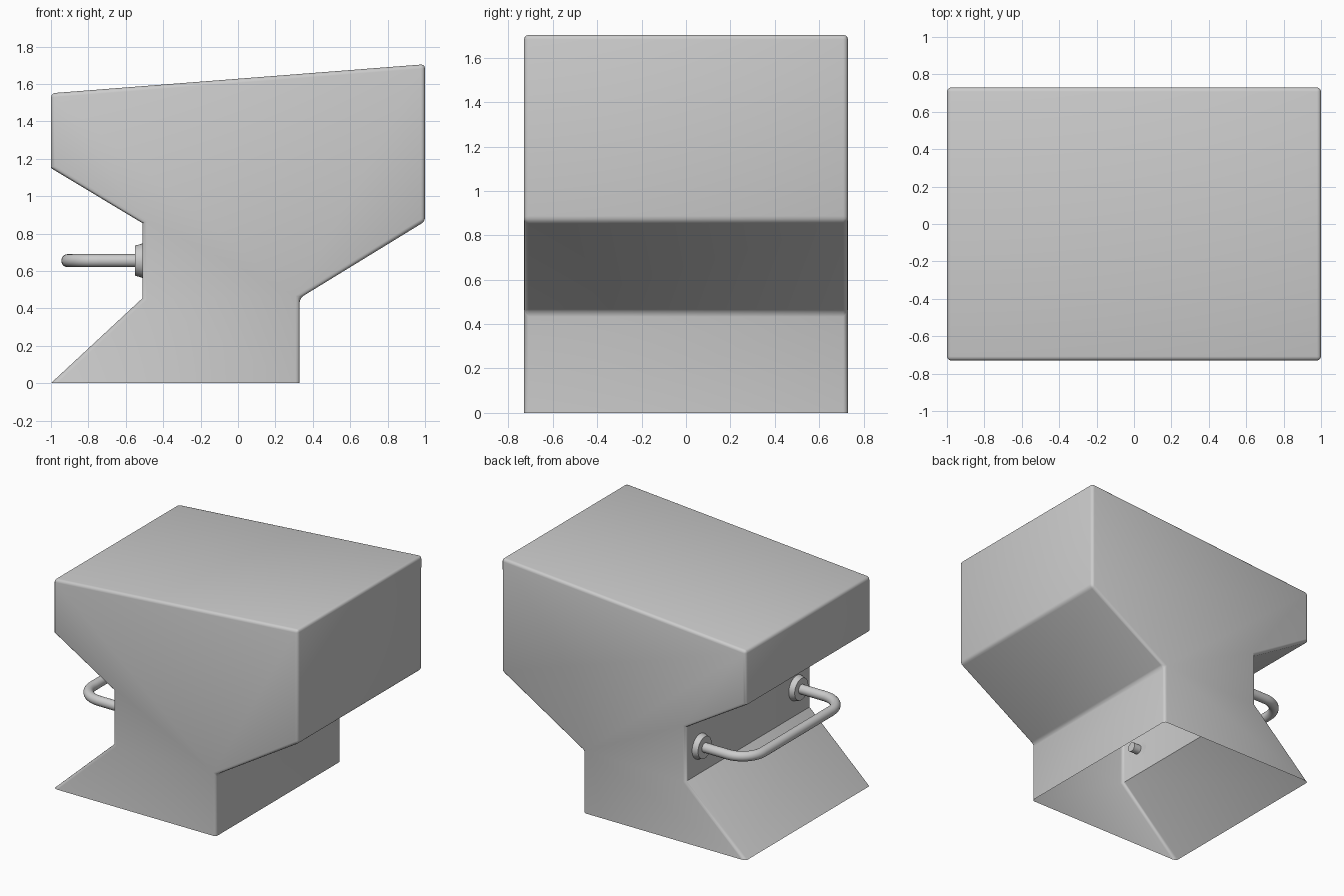
import bpy
import bmesh
import math
from mathutils import Vector

if "Cube" in bpy.data.objects:
    bpy.data.objects.remove(bpy.data.objects["Cube"], do_unlink=True)

HALF_DEPTH = 0.73
WALL_X = -0.51
HANDLE_Z = 0.655
HANDLE_Y = 0.565

grey = bpy.data.materials.new("plain grey")
grey.use_nodes = True
colour = (0.6, 0.6, 0.6, 1)
grey.diffuse_color = colour
grey.node_tree.nodes["Principled BSDF"].inputs["Base Color"].default_value = colour


def finish(name, bm):
    """Turn a bmesh into a smooth-shaded object with sharp creases kept."""
    mesh = bpy.data.meshes.new(name)
    bm.to_mesh(mesh)
    bm.free()
    mesh.materials.append(grey)
    obj = bpy.data.objects.new(name, mesh)
    bpy.context.collection.objects.link(obj)
    bpy.ops.object.select_all(action='DESELECT')
    obj.select_set(True)
    bpy.context.view_layer.objects.active = obj
    bpy.ops.object.shade_smooth_by_angle(angle=math.radians(40))
    return obj


# Body: side profile (x, z, rounded corner) extruded in depth, open underneath
profile = [
    (-1, 0, False), (0.33, 0, False), (0.33, 0.455, True), (1, 0.865, True),
    (1, 1.705, True), (-1, 1.55, True), (-1, 1.15, False),
    (WALL_X, 0.855, False), (WALL_X, 0.455, False),
]
bm = bmesh.new()
front = [bm.verts.new((x, -HALF_DEPTH, z)) for x, z, r in profile]
back = [bm.verts.new((x, HALF_DEPTH, z)) for x, z, r in profile]
bm.faces.new(front)
bm.faces.new(back[::-1])
count = len(profile)
for i in range(1, count):
    j = (i + 1) % count
    bm.faces.new((front[i], back[i], back[j], front[j]))
bmesh.ops.recalc_face_normals(bm, faces=bm.faces)
sharp = {frozenset((front[i], back[i])) for i in range(count) if not profile[i][2]}
rounded = [e for e in bm.edges
           if not e.is_boundary and frozenset(e.verts) not in sharp]
bmesh.ops.bevel(bm, geom=rounded, offset=0.022, segments=3, profile=0.5,
                affect='EDGES', clamp_overlap=True)
finish("body_shell", bm)


# Handle: round bar swept along a U-shaped path with filleted corners
def fillet(cx, cy, radius, start, end, steps=10):
    for k in range(steps + 1):
        a = math.radians(start + (end - start) * k / steps)
        yield Vector((cx + radius * math.cos(a), cy + radius * math.sin(a), HANDLE_Z))


BEND, REACH, BAR = 0.17, -0.91, 0.035
inner_end = WALL_X + 0.06
path = [Vector((inner_end, HANDLE_Y, HANDLE_Z))]
path += fillet(REACH + BEND, HANDLE_Y - BEND, BEND, 90, 180)
path += fillet(REACH + BEND, BEND - HANDLE_Y, BEND, 180, 270)
path.append(Vector((inner_end, -HANDLE_Y, HANDLE_Z)))

bm = bmesh.new()
SIDES = 20
up = Vector((0, 0, 1))
rings = []
for i, p in enumerate(path):
    tangent = (path[min(i + 1, len(path) - 1)] - path[max(i - 1, 0)]).normalized()
    if i in (0, 1, len(path) - 2, len(path) - 1):
        tangent = Vector((-1 if i < 2 else 1, 0, 0))
    side = tangent.cross(up)
    rings.append([bm.verts.new(p + BAR * (math.cos(a) * side + math.sin(a) * up))
                  for a in (2 * math.pi * k / SIDES for k in range(SIDES))])
for r1, r2 in zip(rings, rings[1:]):
    for k in range(SIDES):
        n = (k + 1) % SIDES
        bm.faces.new((r1[k], r1[n], r2[n], r2[k]))
bm.faces.new(rings[0])
bm.faces.new(rings[-1])
bmesh.ops.recalc_face_normals(bm, faces=bm.faces)
finish("handle_bar", bm)

# Mounting flanges: tapered discs where the bar meets the wall
for name, side in (("left", 1), ("right", -1)):
    bm = bmesh.new()
    bmesh.ops.create_cone(bm, cap_ends=True, segments=32, radius1=0.092,
                          radius2=0.08, depth=0.04)
    for v in bm.verts:
        x, y, z = v.co
        v.co = (WALL_X - 0.02 - z, y + side * HANDLE_Y, x + HANDLE_Z)
    bmesh.ops.recalc_face_normals(bm, faces=bm.faces)
    finish(f"handle_flange_{name}", bm)
